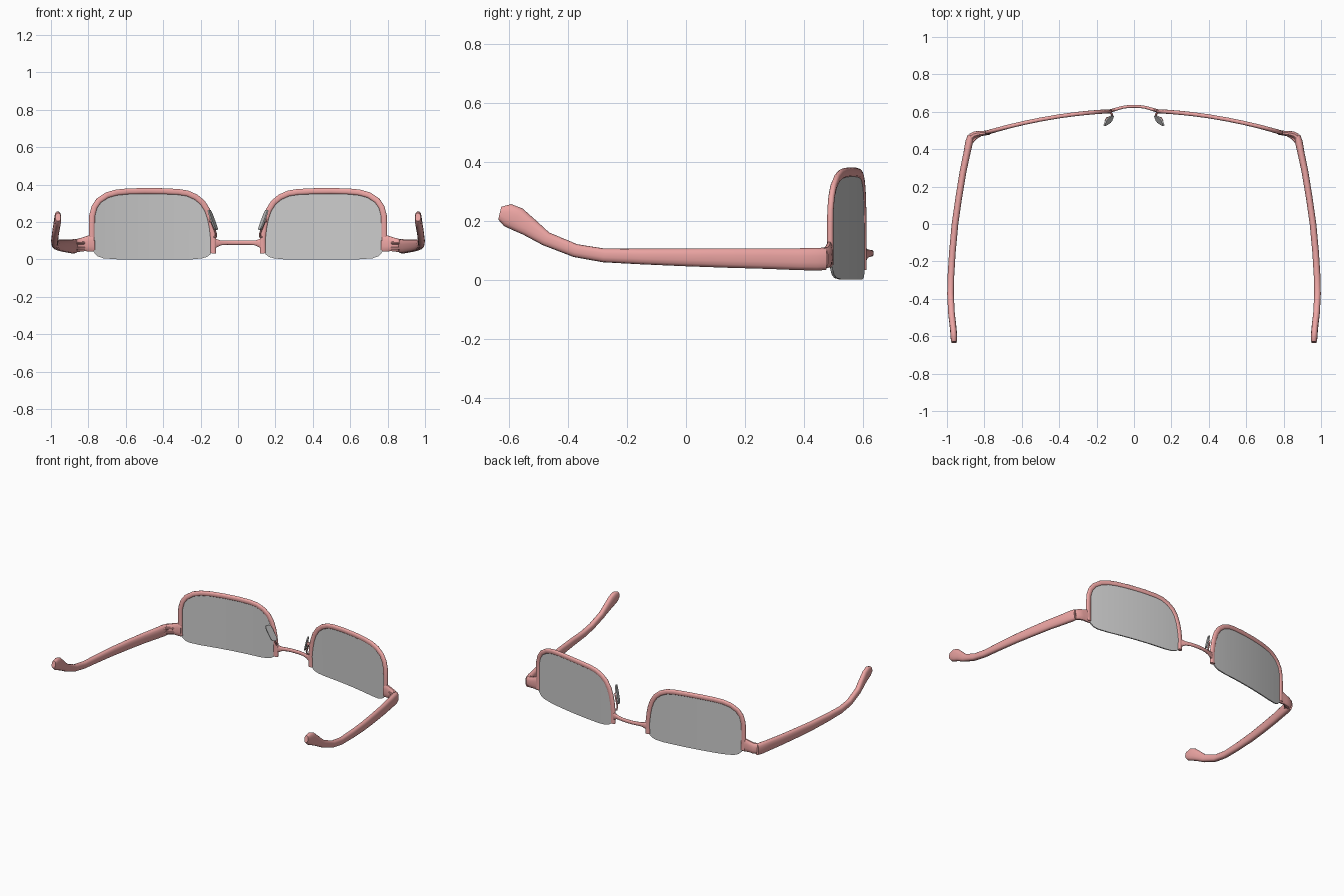
import bpy, bmesh
from math import cos, sin, pi
from mathutils import Vector

if "Cube" in bpy.data.objects:
    bpy.data.objects.remove(bpy.data.objects["Cube"])

red = bpy.data.materials.new("red_frame")
red.diffuse_color = (0.85, 0.38, 0.37, 1)
red.use_nodes = True
red.node_tree.nodes["Principled BSDF"].inputs["Base Color"].default_value = red.diffuse_color


def front_y(x):
    """Wrap curve of the front of the glasses."""
    return 0.606 - 0.19 * x * x


def finish(bm, name, mat=None, mirror=True):
    bmesh.ops.recalc_face_normals(bm, faces=bm.faces)
    me = bpy.data.meshes.new(name)
    bm.to_mesh(me)
    bm.free()
    ob = bpy.data.objects.new(name, me)
    bpy.context.collection.objects.link(ob)
    if mat:
        me.materials.append(mat)
    if mirror:
        m = ob.modifiers.new("mirror", 'MIRROR')
        m.use_mirror_merge = False
    bpy.ops.object.select_all(action='DESELECT')
    bpy.context.view_layer.objects.active = ob
    ob.select_set(True)
    bpy.ops.object.shade_smooth_by_angle(angle=0.7)
    return ob


def sweep(name, pts, ref, sides=12, power=0.8, mat=red, mirror=True):
    """Loft a rounded section (width, height) along points x, y, z, w, h."""
    bm = bmesh.new()
    ref = Vector(ref)
    P = [Vector(p[:3]) for p in pts]
    rings = []
    for i, p in enumerate(pts):
        t = (P[min(i + 1, len(P) - 1)] - P[max(i - 1, 0)]).normalized()
        side = t.cross(ref).normalized()
        up = side.cross(t)
        ring = []
        for k in range(sides):
            a = 2 * pi * (k + 0.5) / sides
            c, s = cos(a), sin(a)
            c = abs(c) ** power * (1 if c > 0 else -1)
            s = abs(s) ** power * (1 if s > 0 else -1)
            ring.append(bm.verts.new(P[i] + side * c * p[3] / 2 + up * s * p[4] / 2))
        rings.append(ring)
    for a, b in zip(rings, rings[1:]):
        for k in range(sides):
            n = (k + 1) % sides
            bm.faces.new((a[k], a[n], b[n], b[k]))
    bm.faces.new(rings[0])
    bm.faces.new(rings[-1][::-1])
    return finish(bm, name, mat, mirror)


# half rim over the lens, open along the bottom
rim = [(.78, .05), (.782, .12), (.782, .18), (.780, .235), (.768, .28), (.744, .315),
       (.70, .344), (.65, .358), (.59, .364), (.5, .366), (.4, .365), (.32, .361),
       (.27, .353), (.225, .333), (.19, .304), (.165, .265), (.149, .22),
       (.139, .17), (.132, .11), (.133, .033)]
sweep("rim", [(x, front_y(x), z, .032, .022) for x, z in rim], (0, 1, 0))


def interp(table, x):
    for (x0, z0), (x1, z1) in zip(table, table[1:]):
        if x0 <= x <= x1:
            return z0 + (z1 - z0) * (x - x0) / (x1 - x0)
    return table[-1][1]


# curved lens, built as columns between top and bottom edges
top = [(.139, .17), (.149, .22), (.165, .265), (.19, .304), (.225, .333), (.27, .353),
       (.4, .365), (.59, .364), (.65, .358), (.70, .344), (.744, .315), (.768, .28), (.776, .245)]
low = [(.139, .045), (.149, .026), (.165, .014), (.19, .006), (.24, .001),
       (.65, .001), (.72, .006), (.75, .017), (.768, .035), (.776, .05)]
xs = sorted({x for x, _ in top + low} | {.32, .36, .45, .5, .55})
bm = bmesh.new()
cols = [[bm.verts.new((x, front_y(x) + d, z)) for d, z in
         ((.004, interp(low, x)), (.004, interp(top, x)),
          (-.004, interp(top, x)), (-.004, interp(low, x)))] for x in xs]
for a, b in zip(cols, cols[1:]):
    for k in range(4):
        n = (k + 1) % 4
        bm.faces.new((a[k], a[n], b[n], b[k]))
bm.faces.new(cols[0])
bm.faces.new(cols[-1][::-1])
finish(bm, "lens")

# bridge between the rims
half = [(.135, .602, .085, .018, .06), (.115, .608, .087, .018, .045),
        (.095, .614, .089, .017, .028), (.06, .624, .09, .016, .024), (.03, .628, .09, .016, .024)]
sweep("bridge", [(-x, *r) for x, *r in half] + [(0, .629, .09, .016, .024)] + half[::-1],
      (0, 0, 1), mirror=False)

# end piece joining rim and temple
sweep("end_piece", [(.772, .489, .085, .024, .09), (.797, .486, .085, .026, .088),
                    (.825, .483, .081, .03, .076), (.85, .478, .076, .036, .072),
                    (.868, .466, .074, .04, .072)], (0, 0, 1))

# hinge barrels behind the joint
for i, z in enumerate((.06, .088)):
    sweep(f"hinge_{i + 1}", [(.82, .475, z, .014, .016), (.845, .462, z, .018, .016),
                             (.862, .445, z, .018, .016), (.878, .415, z, .012, .014)], (0, 0, 1), 8)

# temple with upswept tip
sweep("temple", [(.872, .474, .07, .034, .074), (.881, .44, .07, .042, .077),
                 (.893, .38, .07, .038, .074), (.914, .28, .072, .037, .070),
                 (.937, .14, .074, .036, .066), (.957, 0, .076, .036, .06),
                 (.971, -.15, .079, .036, .053), (.979, -.28, .083, .036, .047),
                 (.981, -.375, .099, .036, .045), (.976, -.475, .139, .036, .048),
                 (.969, -.535, .181, .036, .066), (.965, -.575, .207, .036, .081),
                 (.963, -.606, .22, .036, .078), (.962, -.632, .226, .028, .045)],
      (0, 0, 1), 14)

# tilted nose pad: rounded plate spanned by a height and a depth direction
c = Vector((.135, .553, .211))
v = Vector((.020, -.012, .054))
u = Vector((.008, -.021, 0))
n = u.cross(v).normalized() * .004
bm = bmesh.new()
loops = []
for s in (-1, 1):
    ring = []
    for k in range(20):
        a = 2 * pi * k / 20
        ca, sa = cos(a), sin(a)
        ca = abs(ca) ** .55 * (1 if ca > 0 else -1)
        sa = abs(sa) ** .55 * (1 if sa > 0 else -1)
        ring.append(bm.verts.new(c + u * ca + v * sa + n * s))
    loops.append(ring)
for k in range(20):
    m = (k + 1) % 20
    bm.faces.new((loops[0][k], loops[0][m], loops[1][m], loops[1][k]))
bm.faces.new(loops[0])
bm.faces.new(loops[1][::-1])
finish(bm, "nose_pad")

# wire arm and boss holding the pad
sweep("pad_arm", [(.13, .598, .12, .012, .012), (.117, .587, .122, .01, .01),
                  (.118, .577, .14, .01, .01), (.132, .57, .175, .01, .01),
                  (.144, .563, .208, .01, .01)], (0, 1, 0), 8)
sweep("pad_boss", [(.137, .554, .211, .026, .026), (.15, .563, .208, .022, .022)], (0, 0, 1), 10)
